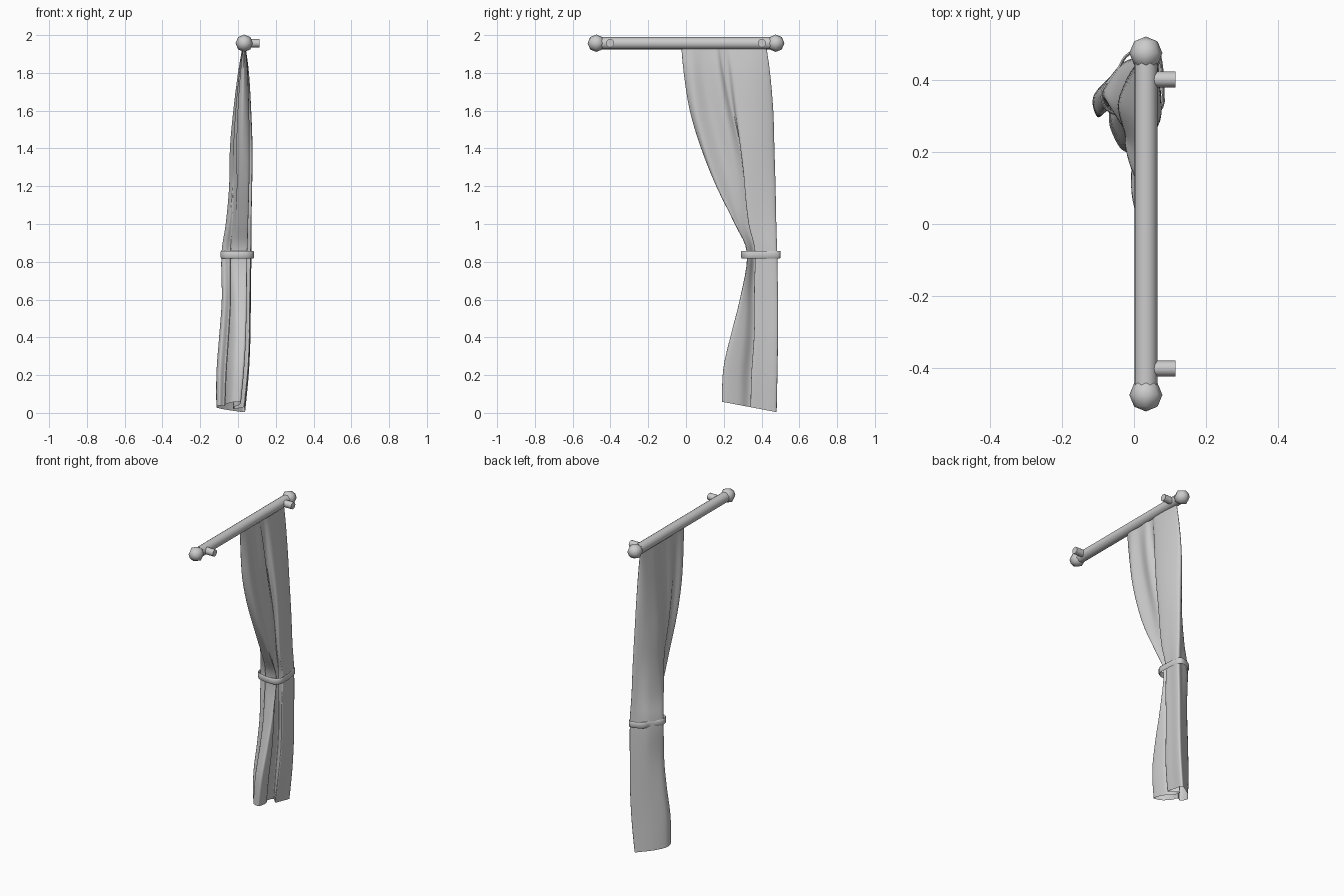
import bpy, math
from mathutils import Vector

if "Cube" in bpy.data.objects:
    bpy.data.objects.remove(bpy.data.objects["Cube"])


def make_mesh(name, verts, faces, angle=60):
    me = bpy.data.meshes.new(name)
    me.from_pydata(verts, [], faces)
    ob = bpy.data.objects.new(name, me)
    bpy.context.collection.objects.link(ob)
    smooth(ob, angle)
    return ob


def smooth(ob, angle):
    bpy.ops.object.select_all(action='DESELECT')
    ob.select_set(True)
    bpy.context.view_layer.objects.active = ob
    bpy.ops.object.shade_smooth_by_angle(angle=math.radians(angle))


def spline(p0, p1, p2, p3, t):
    return 0.5 * (2 * p1 + (p2 - p0) * t + (2 * p0 - 5 * p1 + 4 * p2 - p3) * t * t
                  + (3 * p1 - p0 - 3 * p2 + p3) * t ** 3)


def closed_curve(pts, steps):
    pts = [Vector(p) for p in pts]
    n = len(pts)
    return [spline(pts[i - 1], pts[i], pts[(i + 1) % n], pts[(i + 2) % n], s / steps)
            for i in range(n) for s in range(steps)]


def cylinder(name, r, depth, loc, rot, sides):
    bpy.ops.mesh.primitive_cylinder_add(vertices=sides, radius=r, depth=depth,
                                        location=loc, rotation=rot)
    bpy.context.object.name = name
    smooth(bpy.context.object, 50)


# Rod with faceted finials and wall brackets
cylinder("curtain_rod", 0.032, 0.96, (0.033, 0, 1.957), (math.pi / 2, 0, 0), 16)
for side, label in ((-1, "left"), (1, "right")):
    bpy.ops.mesh.primitive_uv_sphere_add(segments=8, ring_count=4, radius=0.046,
                                         location=(0.033, side * 0.475, 1.957),
                                         rotation=(math.pi / 2, 0, 0))
    bpy.context.object.name = "finial_" + label
    smooth(bpy.context.object, 60)
    cylinder("bracket_" + label, 0.022, 0.085, (0.0725, side * 0.402, 1.957),
             (0, math.pi / 2, 0), 12)

# Curtain: two normalised fold sections (y, x), hanging and gathered
hanging = [(1, .6), (.82, .95), (.6, 1), (.52, .68), (.46, .66), (.4, .95), (.24, .68), (.1, .9),
           (0, .5), (.08, .2), (.2, .4), (.32, .1), (.5, .2), (.7, 0), (.85, .06), (.97, .25)]
gathered = [(1, 1), (.75, 1), (.52, .98), (.62, .78), (.7, .62), (.5, .6), (.3, .8), (0, .86),
            (.02, .6), (.1, .45), (.27, .31), (.42, .28), (.36, .08), (.55, 0), (.76, .32), (.93, .74)]
# Silhouette: z, y min, y max, x min, x max
levels = [(1.94, -.025, .425, .024, .040), (1.8, -.012, .445, 0, .058), (1.6, .02, .462, -.025, .070),
          (1.4, .08, .468, -.043, .077), (1.2, .16, .474, -.047, .075), (1.0, .258, .478, -.065, .071),
          (.84, .323, .483, -.088, .071), (.6, .285, .487, -.086, .068), (.4, .235, .487, -.1, .066),
          (.2, .197, .484, -.114, .057), (0, .19, .48, -.115, .038)]
rows, sub = [], 4
for i in range(len(levels) - 1):
    q = [Vector(levels[min(max(i + k, 0), len(levels) - 1)]) for k in (-1, 0, 1, 2)]
    for s in range(sub + (i == len(levels) - 2)):
        rows.append(spline(*q, s / sub))
verts, faces = [], []
for z, y0, y1, x0, x1 in rows:
    b = min(1, max(0, (1.9 - z) / 1.05)) ** 1.3
    pinch = 1 + math.exp(-((z - 0.84) / 0.28) ** 2)
    section = [Vector(h).lerp(Vector(g), b) for h, g in zip(hanging, gathered)]
    # the outer back panel (last two points) stays wide, the rest is pinched
    curve = closed_curve([(max(u, 0) ** (pinch if i < 14 else 1), v)
                          for i, (u, v) in enumerate(section)], 6)
    us, vs = [c.x for c in curve], [c.y for c in curve]
    for u, v in curve:
        u = (u - min(us)) / (max(us) - min(us))
        v = (v - min(vs)) / (max(vs) - min(vs))
        lift = 0.055 * (1 - u) * max(0, 1 - z / 0.4) + 0.004 * max(0, 1 - z)
        verts.append((x0 + (x1 - x0) * v, y0 + (y1 - y0) * u, z + lift))
n = len(verts) // len(rows)
for r in range(len(rows) - 1):
    for i in range(n):
        j = (i + 1) % n
        faces.append((r * n + i, r * n + j, (r + 1) * n + j, (r + 1) * n + i))
make_mesh("curtain", verts, faces, 70)

# Tie-back band swept around the gathered cloth
path = closed_curve([(.079, .325), (.081, .38), (.076, .45), (.06, .496), (.015, .49), (-.024, .466),
                     (-.045, .43), (-.088, .37), (-.078, .32), (-.03, .3), (.04, .296)], 3)
profile = [(-.005, -.014), (-.005, .014), (-.001, .02), (.003, .014), (.003, -.014), (-.001, -.02)]
verts, faces, n, m = [], [], len(path), len(profile)
for i, p in enumerate(path):
    t = (path[(i + 1) % n] - path[i - 1]).normalized()
    for off, h in profile:
        verts.append((p.x + t.y * off, p.y - t.x * off, 0.838 + h))
    for k in range(m):
        a, c, l = i * m, (i + 1) % n * m, (k + 1) % m
        faces.append((a + k, c + k, c + l, a + l))
make_mesh("tie_back", verts, faces, 60)
